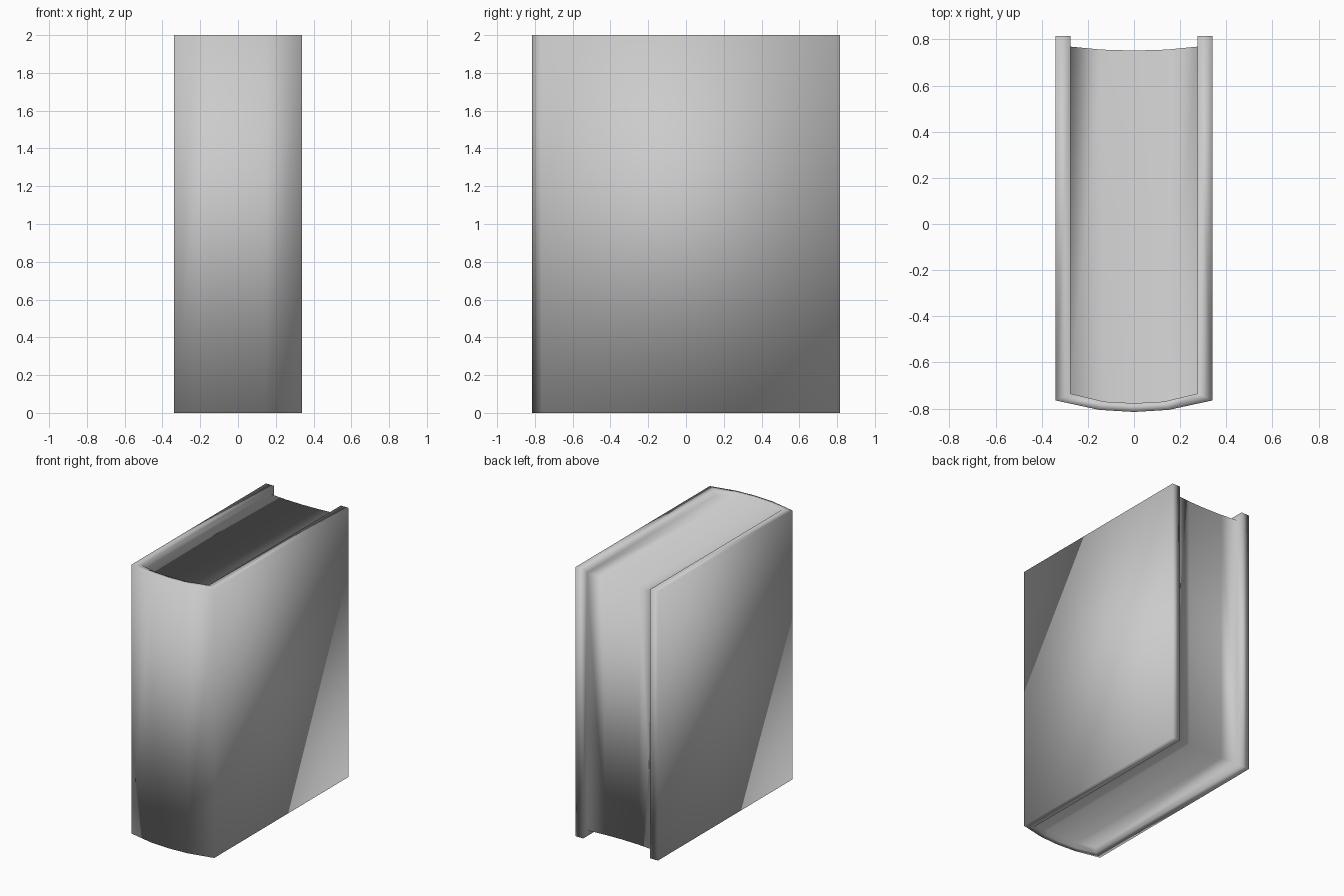
import bpy
import bmesh

if "Cube" in bpy.data.objects:
    bpy.data.objects.remove(bpy.data.objects["Cube"])

HEIGHT = 2.0
RECESS = 0.042   # pages sit this far below the cover's rim

grey = bpy.data.materials.new("light grey")
grey.diffuse_color = (0.6, 0.6, 0.6, 1)
grey.use_nodes = True
grey.node_tree.nodes["Principled BSDF"].inputs["Base Color"].default_value = grey.diffuse_color


def mirrored(half):
    """Right half of a curve, starting at x = 0, mirrored to the full curve."""
    return [(-x, y) for x, y in reversed(half[1:])] + half


# Plan curves, from left to right
spine_outer = mirrored([(0, -0.815), (0.15, -0.806), (0.34, -0.765)])
spine_inner = mirrored([(0, -0.777), (0.13, -0.77), (0.275, -0.735)])
page_edge = mirrored([(0, 0.752), (0.14, 0.756), (0.275, 0.769)])
cover_outer = [(-0.34, 0.815), (0.34, 0.815)]
cover_inner = [(-0.275, 0.815), (0.275, 0.815)]

bm = bmesh.new()


def levels(curve, inset):
    """Vertices of a plan curve at the bottom and the top."""
    return [[bm.verts.new((x, y, z)) for x, y in curve]
            for z in (inset, HEIGHT - inset)]


def strip(a, b):
    """Quads between two rows of vertices."""
    for i in range(len(a) - 1):
        bm.faces.new((a[i], a[i + 1], b[i + 1], b[i]))


outer = levels(spine_outer, 0)
inner = levels(spine_inner, 0)
page_front = levels(spine_inner, RECESS)
page_back = levels(page_edge, RECESS)
edge_out = levels(cover_outer, 0)
edge_in = levels(cover_inner, 0)

# Curved spine and curved page fore-edge
strip(*outer)
strip(*page_back)

# Rims and page surfaces at the bottom and the top
for k in (0, 1):
    strip(outer[k], inner[k])
    strip(inner[k], page_front[k])
    strip(page_front[k], page_back[k])
    for s in (0, -1):
        bm.faces.new((outer[k][s], inner[k][s], edge_in[k][s], edge_out[k][s]))
        bm.faces.new((inner[k][s], page_front[k][s], page_back[k][s], edge_in[k][s]))

# Cover boards: outside, back edge and inside behind the pages
for s in (0, -1):
    strip([outer[0][s], edge_out[0][s], edge_in[0][s], page_back[0][s]],
          [outer[1][s], edge_out[1][s], edge_in[1][s], page_back[1][s]])

bmesh.ops.recalc_face_normals(bm, faces=bm.faces[:])
for f in bm.faces:
    f.smooth = True

mesh = bpy.data.meshes.new("book")
bm.to_mesh(mesh)
bm.free()
mesh.materials.append(grey)
book = bpy.data.objects.new("book", mesh)
bpy.context.collection.objects.link(book)
